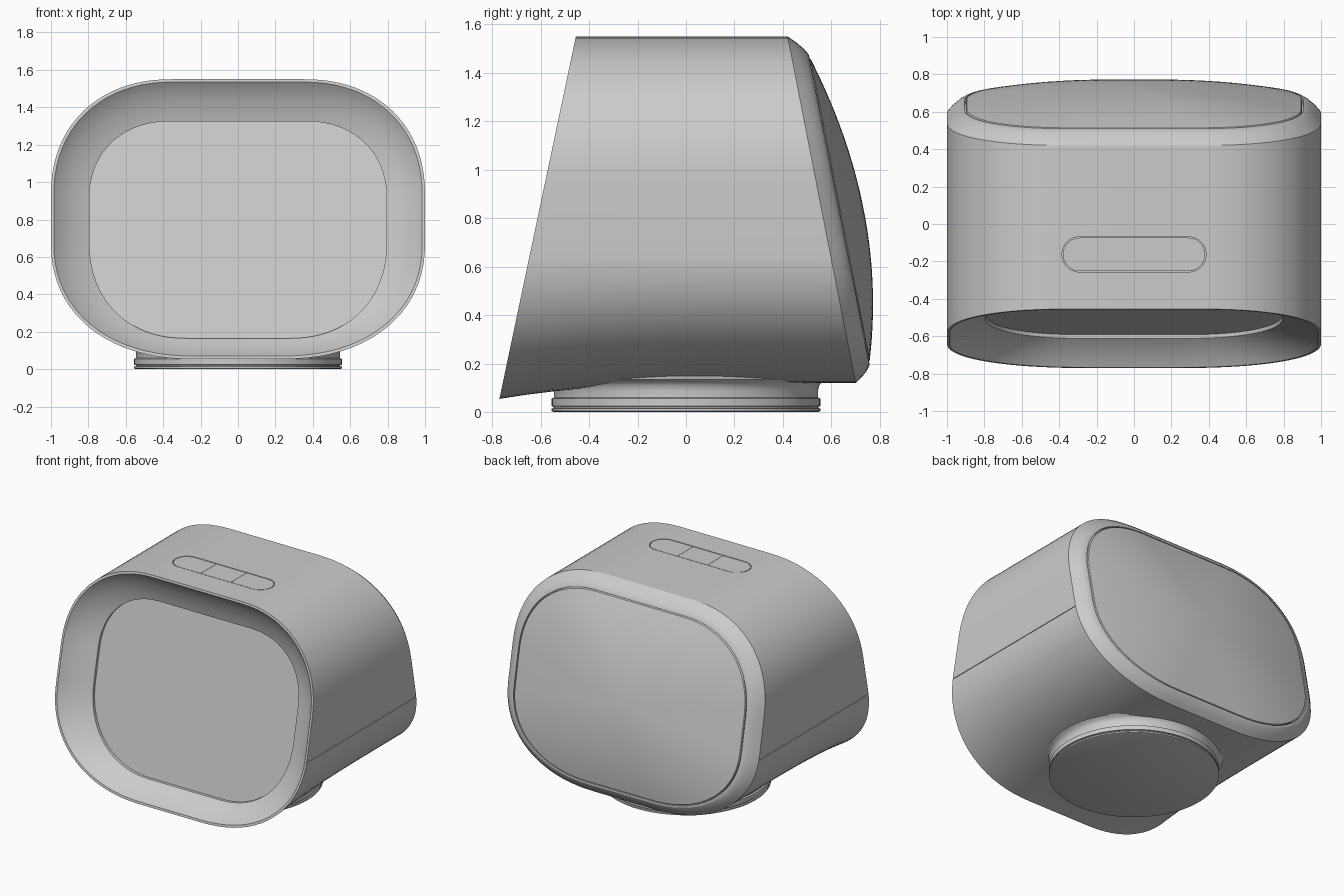
import bpy, bmesh
from math import sin, cos, pi, radians

if "Cube" in bpy.data.objects:
    bpy.data.objects.remove(bpy.data.objects["Cube"])

N = 20     # segments per rounded corner
E = 0.91   # corner exponent, slightly squarer than an ellipse


def section(w, zt, zb, top, bot):
    """Rounded outline in x/z; top and bot are the corner radii (rx, rz)."""
    pts = []
    for sx, rad, base, sz, rev in ((1, top, zt, 1, 0), (-1, top, zt, 1, 1),
                                   (-1, bot, zb, -1, 0), (1, bot, zb, -1, 1)):
        rx, rz = rad
        arc = [(sx * (w - rx + rx * max(cos(a), 0) ** E),
                base - sz * rz + sz * rz * sin(a) ** E)
               for a in (pi / 2 * i / N for i in range(N + 1))]
        pts += arc[::-1] if rev else arc
    return pts


def mix(a, b, k):
    return [(p[0] + (q[0] - p[0]) * k, p[1] + (q[1] - p[1]) * k) for p, q in zip(a, b)]


def front_y(z):
    return -0.77 + 0.211 * (z - 0.055)


def back_y(z):
    return 0.70 - 0.196 * (z - 0.12)


def smooth(ob, angle=30):
    bpy.ops.object.select_all(action='DESELECT')
    ob.select_set(True)
    bpy.context.view_layer.objects.active = ob
    bpy.ops.object.shade_smooth_by_angle(angle=radians(angle))


def finish(bm, name, angle=30):
    bmesh.ops.recalc_face_normals(bm, faces=bm.faces)
    me = bpy.data.meshes.new(name)
    bm.to_mesh(me)
    bm.free()
    ob = bpy.data.objects.new(name, me)
    bpy.context.collection.objects.link(ob)
    if angle:
        smooth(ob, angle)
    return ob


def loft(bm, rings):
    """Bridge closed rings of points and cap both ends."""
    vs = [[bm.verts.new(p) for p in r] for r in rings]
    for a, b in zip(vs, vs[1:]):
        for i in range(len(a)):
            j = (i + 1) % len(a)
            bm.faces.new((a[i], a[j], b[j], b[i]))
    bm.faces.new(vs[0])
    bm.faces.new(vs[-1])


def prism(bm, pts, z0, z1):
    loft(bm, [[(x, y, z) for x, y in pts] for z in (z0, z1)])


def outer(t):
    zb = 0.12 - 0.066 * (1 - t) ** 4
    return section(1, 1.55, zb, (0.65, 0.62), (0.76, 0.675 - zb))


# Body shell: recessed front panel, bowl, thin rim, outer wall, rounded back edge, recess
rim = section(0.985, 1.535, 0.07, (0.64, 0.61), (0.75, 0.605))
grille = section(0.795, 1.325, 0.165, (0.44, 0.42), (0.52, 0.52))
back = section(0.905, 1.465, 0.205, (0.56, 0.53), (0.66, 0.49))
rings = [[(x, front_y(z) + 0.155, z) for x, z in grille]]
for i in range(10, -1, -1):
    u = i / 10
    k, d = 0.75 * u + 0.25 * u * u, 0.135 * (1.15 * u - 0.15 * u * u)
    rings.append([(x, front_y(z) + d, z) for x, z in mix(rim, grille, k)])
for i in range(15):
    t = i / 14
    rings.append([(x, front_y(z) * (1 - t) + back_y(z) * t, z) for x, z in outer(t)])
for k, d in ((0.3, 0.032), (0.6, 0.057), (0.85, 0.071), (1, 0.073), (1, 0.045)):
    rings.append([(x, back_y(z) + d, z) for x, z in mix(outer(1), back, k)])
bm = bmesh.new()
loft(bm, rings)
bmesh.ops.remove_doubles(bm, verts=bm.verts, dist=1e-5)
body = finish(bm, "body_shell", 0)


# Cutter: button slot on top and a seam along each side
def half_pill(cx, r):
    return [(cx + r * cos(a), -0.1625 + r * sin(a))
            for a in (-pi / 2 + pi * i / 20 for i in range(21))]


def mirror(pts):
    return [(-x, y) for x, y in reversed(pts)]


bm = bmesh.new()
end = half_pill(0.291, 0.094)
prism(bm, end + [(-x, 2 * -0.1625 - y) for x, y in end], 1.538, 1.6)
for s in (1, -1):
    prism(bm, [(s * 0.994, -0.64), (s * 1.05, -0.64), (s * 1.05, 0.595), (s * 0.994, 0.595)],
          0.634, 0.640)
cutter = finish(bm, "slot_cutter", 0)
cutter.hide_render = True
mod = body.modifiers.new("slots", 'BOOLEAN')
mod.operation, mod.object, mod.solver = 'DIFFERENCE', cutter, 'EXACT'
bpy.context.view_layer.objects.active = body
bpy.ops.object.modifier_apply(modifier=mod.name)
bpy.data.objects.remove(cutter)
smooth(body, 24)

# Three buttons filling the slot
r = 0.089
right = half_pill(0.291, r) + [(0.121, -0.1625 + r), (0.121, -0.1625 - r)]
mid = [(sx * 0.119, -0.1625 + sy * r) for sx, sy in ((-1, -1), (1, -1), (1, 1), (-1, 1))]
for name, pts in (("button_right", right), ("button_middle", mid), ("button_left", mirror(right))):
    bm = bmesh.new()
    prism(bm, pts, 1.53, 1.549)
    finish(bm, name)

# Domed back panel
rings = []
for s, d in [(0.993, 0.04), (0.993, 0.07)] + [(0.988 * (1 - i / 14), None) for i in range(14)]:
    ring = []
    for x, z in back:
        z = 0.835 + (z - 0.835) * s
        ring.append((x * s, back_y(z) + (0.074 + 0.1 * (1 - s * s) if d is None else d), z))
    rings.append(ring)
bm = bmesh.new()
loft(bm, rings)
finish(bm, "back_panel")

# Round foot with a groove and flared neck
profile = [(0.545, 0), (0.555, 0.004), (0.555, 0.014), (0.546, 0.016), (0.546, 0.022),
           (0.555, 0.024), (0.555, 0.055), (0.545, 0.06), (0.545, 0.09), (0.55, 0.11),
           (0.56, 0.122), (0.58, 0.135), (0.5, 0.16)]
bm = bmesh.new()
loft(bm, [[(q * cos(2 * pi * i / 96), q * sin(2 * pi * i / 96), z) for i in range(96)]
          for q, z in profile])
finish(bm, "foot")
